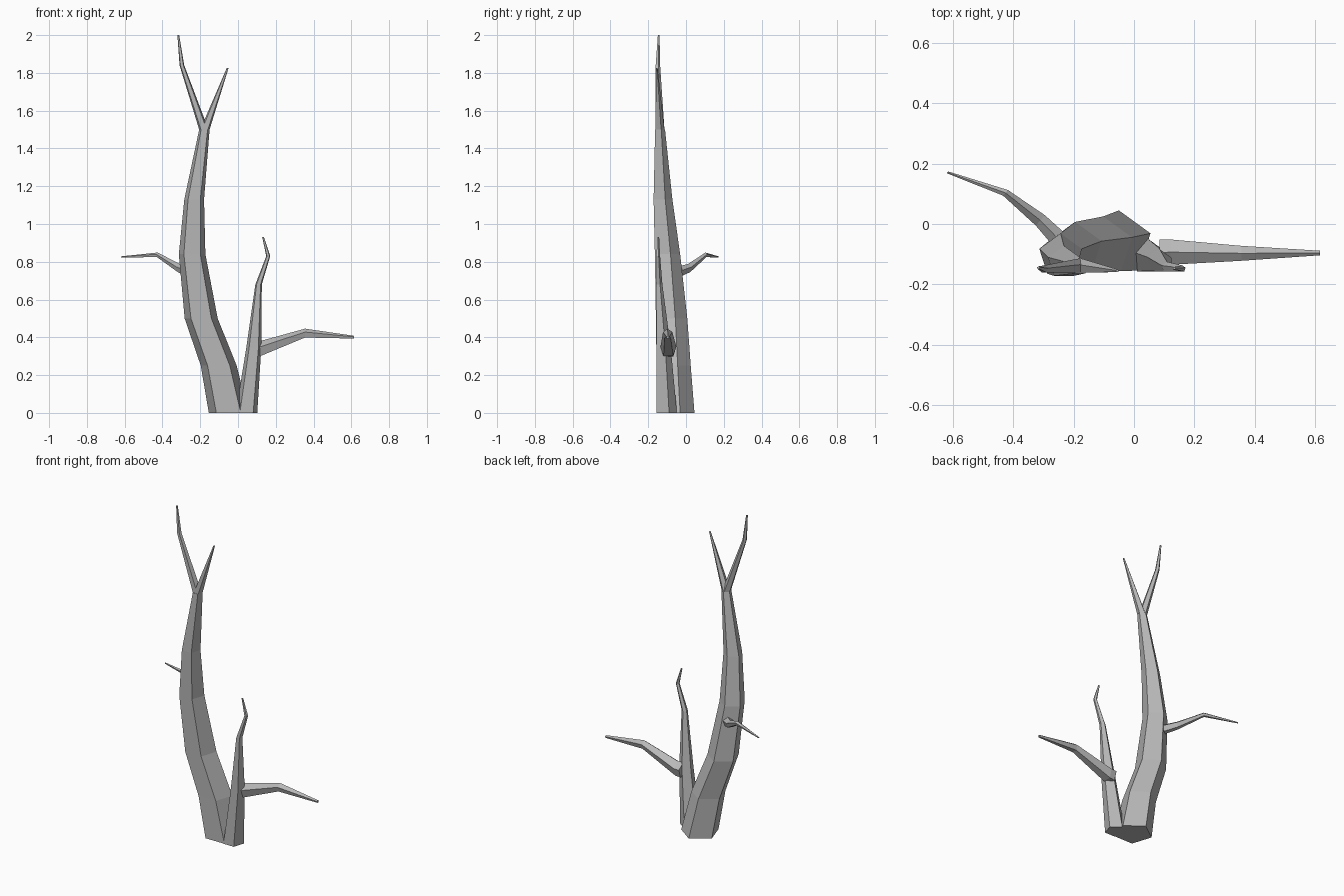
import bpy, bmesh, math
from mathutils import Vector

cube = bpy.data.objects.get("Cube")
if cube:
    bpy.data.objects.remove(cube, do_unlink=True)

GREY = (0.48, 0.48, 0.48, 1)
bark = bpy.data.materials.new("grey_bark")
bark.use_nodes = True
bark.diffuse_color = GREY
bark.node_tree.nodes["Principled BSDF"].inputs["Base Color"].default_value = GREY

UP, BACK = Vector((0, 0, 1)), Vector((0, 1, 0))


def limb(name, rings, axis=UP, point=BACK, sides=5):
    """Loft parallel pentagons (x, y, z, radius); one corner faces 'point'."""
    across = axis.normalized().cross(point)
    bm = bmesh.new()
    loops = []
    for x, y, z, r in rings:
        angles = [math.tau * i / sides for i in range(sides)]
        loops.append([bm.verts.new(Vector((x, y, z)) + r * (point * math.cos(a) + across * math.sin(a)))
                      for a in angles])
    for low, high in zip(loops, loops[1:]):
        for i in range(sides):
            j = (i + 1) % sides
            bm.faces.new((low[i], low[j], high[j], high[i]))
    bm.faces.new(loops[0])
    bm.faces.new(loops[-1])
    bmesh.ops.recalc_face_normals(bm, faces=bm.faces)
    mesh = bpy.data.meshes.new(name)
    bm.to_mesh(mesh)
    bm.free()
    mesh.materials.append(bark)
    obj = bpy.data.objects.new(name, mesh)
    bpy.context.collection.objects.link(obj)


# Main trunk and its forked top
limb("trunk", [(-0.05, -0.065, 0, 0.11), (-0.102, -0.075, 0.25, 0.1),
               (-0.195, -0.085, 0.5, 0.092), (-0.243, -0.105, 0.84, 0.074),
               (-0.232, -0.127, 1.13, 0.055), (-0.178, -0.14, 1.5, 0.029)])
limb("right_fork", [(-0.181, -0.14, 1.5, 0.026), (-0.297, -0.15, 1.84, 0.013),
                    (-0.316, -0.145, 2, 0.005)])
limb("left_fork", [(-0.175, -0.14, 1.5, 0.026), (-0.055, -0.155, 1.825, 0.005)])

# Smaller second stem beside the trunk
limb("second_stem", [(0.045, -0.108, 0, 0.06), (0.083, -0.122, 0.34, 0.042),
                     (0.109, -0.143, 0.68, 0.018), (0.16, -0.148, 0.83, 0.011),
                     (0.133, -0.147, 0.93, 0.005)])

# Side branches, with a ridge along the top
limb("left_branch", [(0.085, -0.095, 0.335, 0.046), (0.12, -0.093, 0.337, 0.044),
                     (0.355, -0.097, 0.42, 0.026), (0.615, -0.096, 0.4, 0.008)],
     axis=Vector((1, 0, 0)), point=UP)
limb("right_twig", [(-0.25, -0.05, 0.742, 0.03), (-0.31, 0.012, 0.765, 0.024),
                    (-0.425, 0.103, 0.836, 0.013), (-0.617, 0.171, 0.825, 0.004)],
     axis=Vector((-0.75, 0.66, 0)), point=UP)
